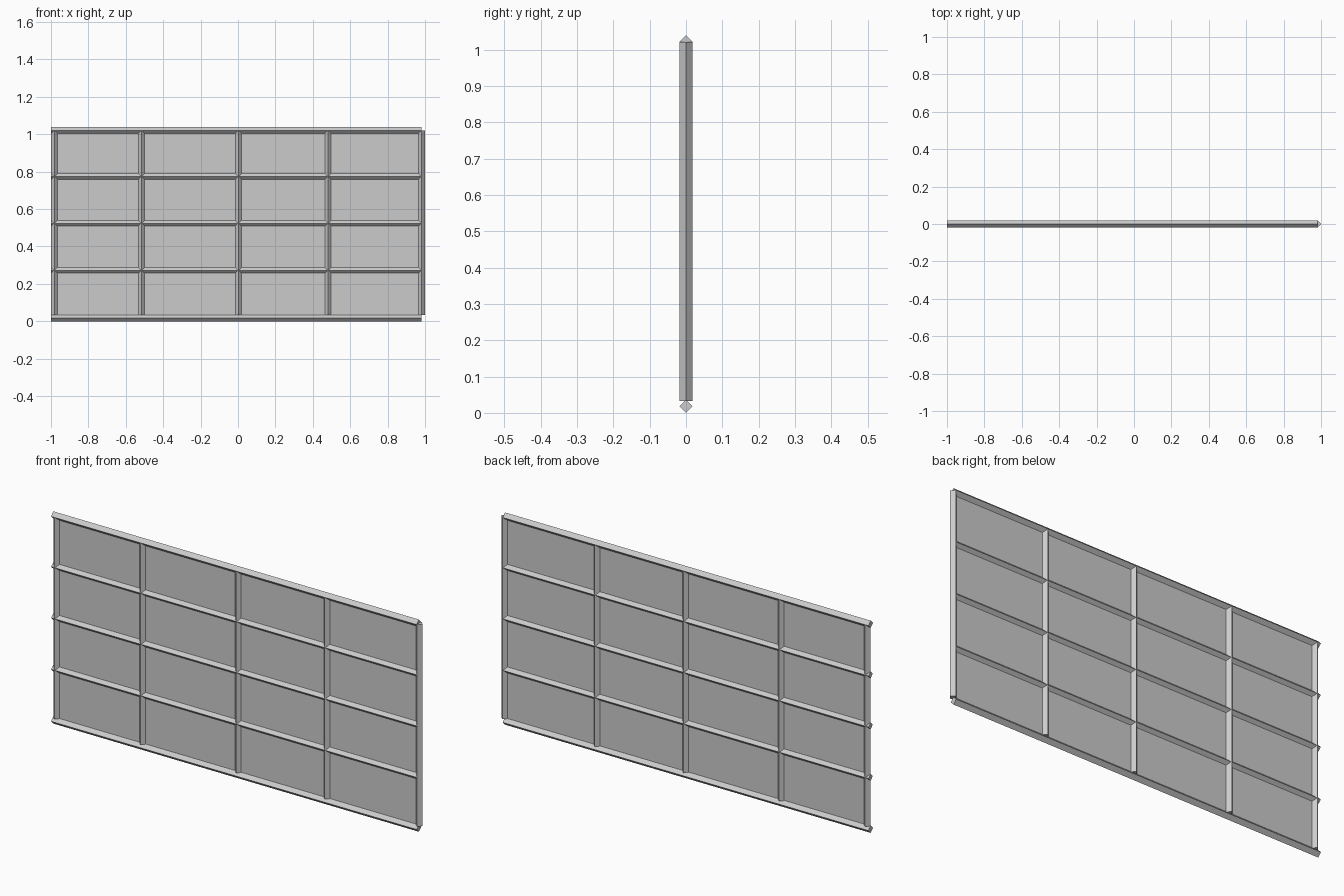
import bpy
from math import pi

if "Cube" in bpy.data.objects:
    bpy.data.objects.remove(bpy.data.objects["Cube"])

R = 0.018          # half diagonal of the diamond-section bars
TOP = 1.021        # centre height of the top rail


def bar(name, start, end, radius, axis):
    """Square bar turned on edge, running along x or z."""
    length = (end - start).length
    bpy.ops.mesh.primitive_cylinder_add(
        vertices=4, radius=radius, depth=length, location=(start + end) / 2,
        rotation=(0, pi / 2, 0) if axis == 'x' else (0, 0, 0))
    bpy.context.object.name = name


from mathutils import Vector

# Horizontal rails
for i, z in enumerate((R, 0.272, 0.524, 0.774, TOP)):
    r = R if i in (0, 4) else 0.0165
    bar(f"rail_{i + 1}", Vector((-1, 0, z)), Vector((0.98, 0, z)), r, 'x')

# Vertical posts, slightly unevenly spaced
for i, x in enumerate((-0.982, -0.516, 0.002, 0.482, 0.982)):
    bar(f"post_{i + 1}", Vector((x, 0, 0.033)), Vector((x, 0, TOP)), R, 'z')

# Thin pane filling the frame
bpy.ops.mesh.primitive_cube_add(size=1, location=(0, 0, (R + TOP) / 2))
pane = bpy.context.object
pane.name = "pane"
pane.scale = (1.96, 0.003, TOP - R)
